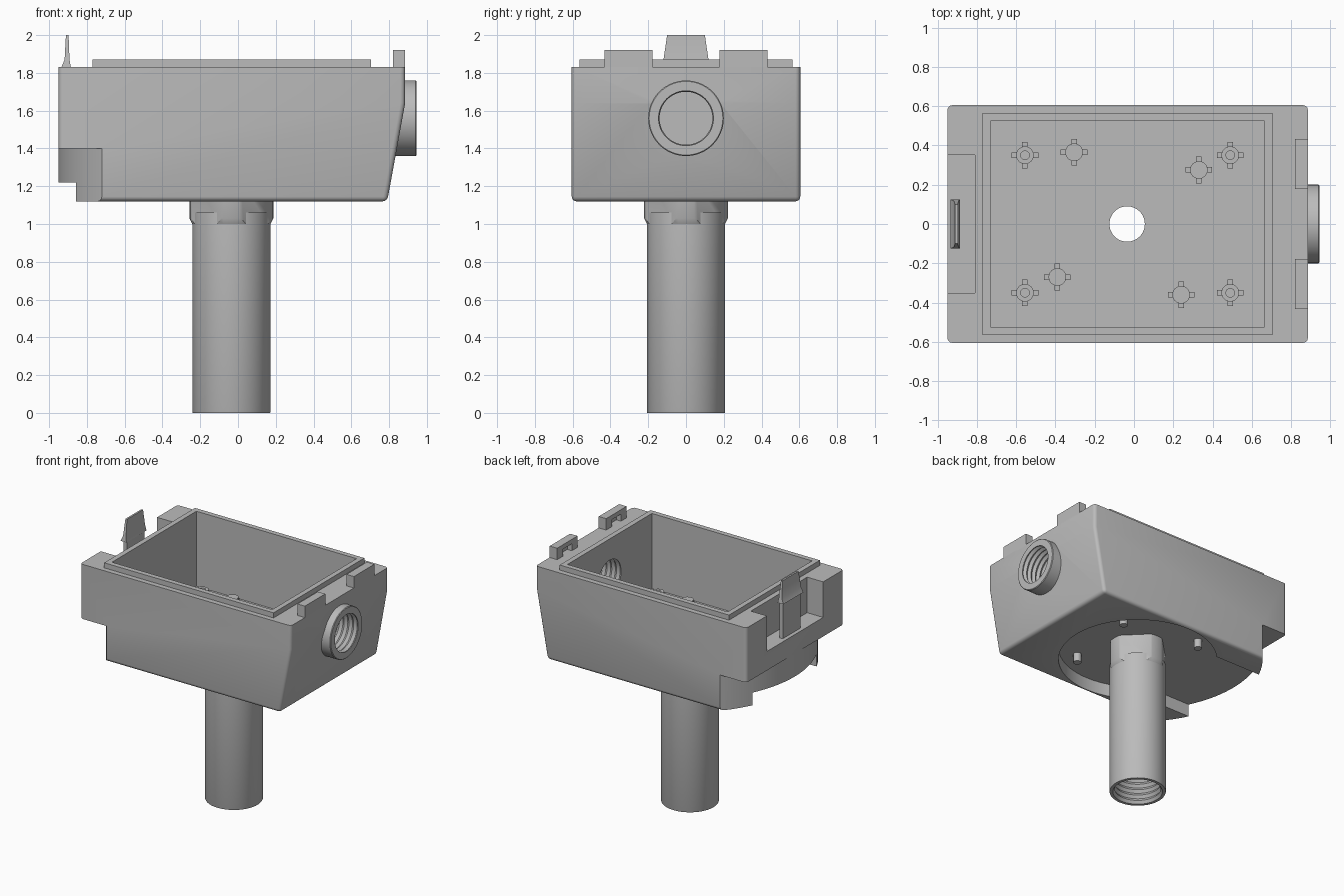
import bpy, bmesh, math
from mathutils import Matrix

if "Cube" in bpy.data.objects:
    bpy.data.objects.remove(bpy.data.objects["Cube"])

grey = bpy.data.materials.new("light_grey_plastic")
grey.use_nodes = True
COLOUR = (0.5, 0.5, 0.5, 1)
grey.diffuse_color = COLOUR
grey.node_tree.nodes["Principled BSDF"].inputs["Base Color"].default_value = COLOUR

AXIS = -0.035      # x of the stem
FLOOR = 1.28       # inside floor of the box


def finish(bm, name):
    bmesh.ops.recalc_face_normals(bm, faces=bm.faces)
    mesh = bpy.data.meshes.new(name)
    bm.to_mesh(mesh)
    bm.free()
    ob = bpy.data.objects.new(name, mesh)
    bpy.context.collection.objects.link(ob)
    mesh.materials.append(grey)
    return ob


def box(name, x, y, z):
    bm = bmesh.new()
    bmesh.ops.create_cube(bm, size=1)
    for v in bm.verts:
        for i, (lo, hi) in enumerate((x, y, z)):
            v.co[i] = lo if v.co[i] < 0 else hi
    return finish(bm, name)


def extrude_xz(name, points, half):
    """Side profile drawn in x and z, extruded evenly along y."""
    bm = bmesh.new()
    face = bm.faces.new([bm.verts.new((x, -half, z)) for x, z in points])
    new = bmesh.ops.extrude_face_region(bm, geom=[face])["geom"]
    for v in new:
        if isinstance(v, bmesh.types.BMVert):
            v.co.y = half
    return finish(bm, name)


def lathe(name, profile, matrix, closed=False, steps=64):
    """Turn (radius, height) points about z; open profiles get end caps."""
    bm = bmesh.new()
    rings = []
    for r, h in profile:
        rings.append([bm.verts.new((r * math.cos(a), r * math.sin(a), h))
                      for a in (i * math.tau / steps for i in range(steps))])
    pairs = list(zip(rings, rings[1:]))
    if closed:
        pairs.append((rings[-1], rings[0]))
    else:
        bm.faces.new(rings[0])
        bm.faces.new(rings[-1])
    for a, b in pairs:
        for i in range(steps):
            j = (i + 1) % steps
            bm.faces.new((a[i], a[j], b[j], b[i]))
    bm.transform(matrix)
    return finish(bm, name)


def cylinder(name, r, z0, z1, x=AXIS, y=0, steps=64):
    return lathe(name, [(r, z0), (r, z1)], Matrix.Translation((x, y, 0)), steps=steps)


def combine(target, other, operation):
    mod = target.modifiers.new("cut", "BOOLEAN")
    mod.operation, mod.solver, mod.object = operation, "EXACT", other
    bpy.context.view_layer.objects.active = target
    bpy.ops.object.modifier_apply(modifier=mod.name)
    bpy.data.objects.remove(other)


def thread(r, depth, start, end, pitch):
    """Zigzag of (radius, height) points for a screw-threaded bore."""
    n = int((end - start) / pitch * 2)
    return [(r - depth * (i % 2), start + (end - start) * i / n) for i in range(n + 1)]


# Housing: side profile with a sloping end, rounded except around the top
housing = extrude_xz("housing", [(-0.95, 1.12), (-0.95, 1.83), (0.885, 1.83),
                                 (0.885, 1.64), (0.79, 1.12)], 0.605)
bm = bmesh.new()
bm.from_mesh(housing.data)
edges = [e for e in bm.edges
         if not all(v.co.z > 1.8 for v in e.verts)
         and not all(abs(v.co.z - 1.64) < 0.01 for v in e.verts)]
bmesh.ops.bevel(bm, geom=edges, offset=0.025, segments=3, profile=0.5, affect="EDGES")
bm.to_mesh(housing.data)
bm.free()

# Lower end cut back to a round skirt
skirt = box("skirt_cutter", (-1.2, -0.4), (-0.8, 0.8), (1.0, 1.4))
combine(skirt, cylinder("skirt_round", 0.915, 0.9, 1.5, steps=128), "DIFFERENCE")
combine(housing, skirt, "DIFFERENCE")

# Raised rim, cable entry, then the cavity and entry bore
combine(housing, box("rim", (-0.77, 0.705), (-0.565, 0.565), (1.75, 1.87)), "UNION")
along_x = Matrix.Translation((0, 0, 1.56)) @ Matrix.Rotation(math.pi / 2, 4, "Y")
combine(housing, lathe("entry", [(0.2, 0.75), (0.2, 0.94), (0.195, 0.945)], along_x), "UNION")
combine(housing, box("cavity", (-0.73, 0.665), (-0.525, 0.525), (FLOOR, 2.1)), "DIFFERENCE")
bore = thread(0.155, 0.015, 0.6, 0.93, 0.04) + [(0.145, 0.94), (0.145, 1.0)]
combine(housing, lathe("entry_bore", bore, along_x), "DIFFERENCE")

# Underside recess running out through the skirt, and the stem hole
combine(housing, cylinder("recess", 0.58, 1.0, 1.22, steps=96), "DIFFERENCE")
combine(housing, box("channel", (-1.2, AXIS), (-0.4, 0.4), (1.0, 1.22)), "DIFFERENCE")
combine(housing, cylinder("stem_hole", 0.09, 1.0, 1.5), "DIFFERENCE")

# Latch pocket in the end wall
combine(housing, box("pocket", (-1.1, -0.81), (-0.35, 0.35), (1.55, 2.0)), "DIFFERENCE")

# Hinge lugs, hollowed on their inner side
for side in (-1, 1):
    y0, y1 = sorted((side * 0.178, side * 0.432))
    lug = box("hinge_lug", (0.82, 0.885), (y0, y1), (1.82, 1.92))
    combine(lug, box("lug_slot", (0.8, 0.86), (y0 + 0.07, y1 - 0.07), (1.83, 1.885)),
            "DIFFERENCE")

# Latch: upright strip with a flared, tapering thumb tab
box("latch_strip", (-0.92, -0.89), (-0.11, 0.11), (1.55, 1.84))
tab = extrude_xz("latch_tab", [(-0.935, 1.83), (-0.918, 1.87), (-0.911, 2.0),
                               (-0.897, 2.0), (-0.892, 1.87), (-0.885, 1.83)], 0.125)
for v in tab.data.vertices:
    v.co.y *= 1 - 0.2 * (v.co.z - 1.83) / 0.17

# Stem: threaded tube with a flatted collar under the box
at_axis = Matrix.Translation((AXIS, 0, 0))
lathe("stem", [(0.205, 0), (0.207, 0.005), (0.207, 1.06), (0.17, 1.06)]
      + thread(0.182, 0.015, 0, 0.5, 0.045)[::-1], at_axis, closed=True)
collar = lathe("collar", [(0.207, 1.0), (0.222, 1.03), (0.222, 1.225)], at_axis)
flats = box("flats", (-0.19, 0.19), (-0.19, 0.19), (0.9, 1.3))
flats.data.transform(at_axis @ Matrix.Rotation(math.pi / 4, 4, "Z"))
combine(collar, flats, "INTERSECT")
combine(collar, cylinder("collar_bore", 0.17, 0.9, 1.2), "DIFFERENCE")
combine(collar, cylinder("collar_hole", 0.09, 1.1, 1.3), "DIFFERENCE")


# Ribbed posts on the floor: hollow at the corners, solid elsewhere
def post(name, x, y, hollow):
    top = 1.37
    body = cylinder(name, 0.045, FLOOR - 0.01, top, x, y, 24)
    for w, d in ((0.068, 0.014), (0.014, 0.068)):
        combine(body, box("rib", (x - w, x + w), (y - d, y + d), (FLOOR - 0.01, top - 0.03)),
                "UNION")
    if hollow:
        combine(body, cylinder("screw_hole", 0.022, FLOOR, 1.5, x, y, 24), "DIFFERENCE")
    else:
        cylinder("underside_peg", 0.03, 1.15, 1.23, x, y, 24)


for x in (-0.555, 0.49):
    for y in (-0.35, 0.35):
        post("screw_post", x, y, True)
for x, y in ((-0.305, 0.365), (0.33, 0.275), (-0.39, -0.27), (0.24, -0.36)):
    post("support_post", x, y, False)

# Smooth the round parts, keep corners crisp
for ob in bpy.context.scene.objects:
    ob.select_set(ob.type == "MESH")
bpy.context.view_layer.objects.active = housing
bpy.ops.object.shade_smooth_by_angle(angle=math.radians(32))
